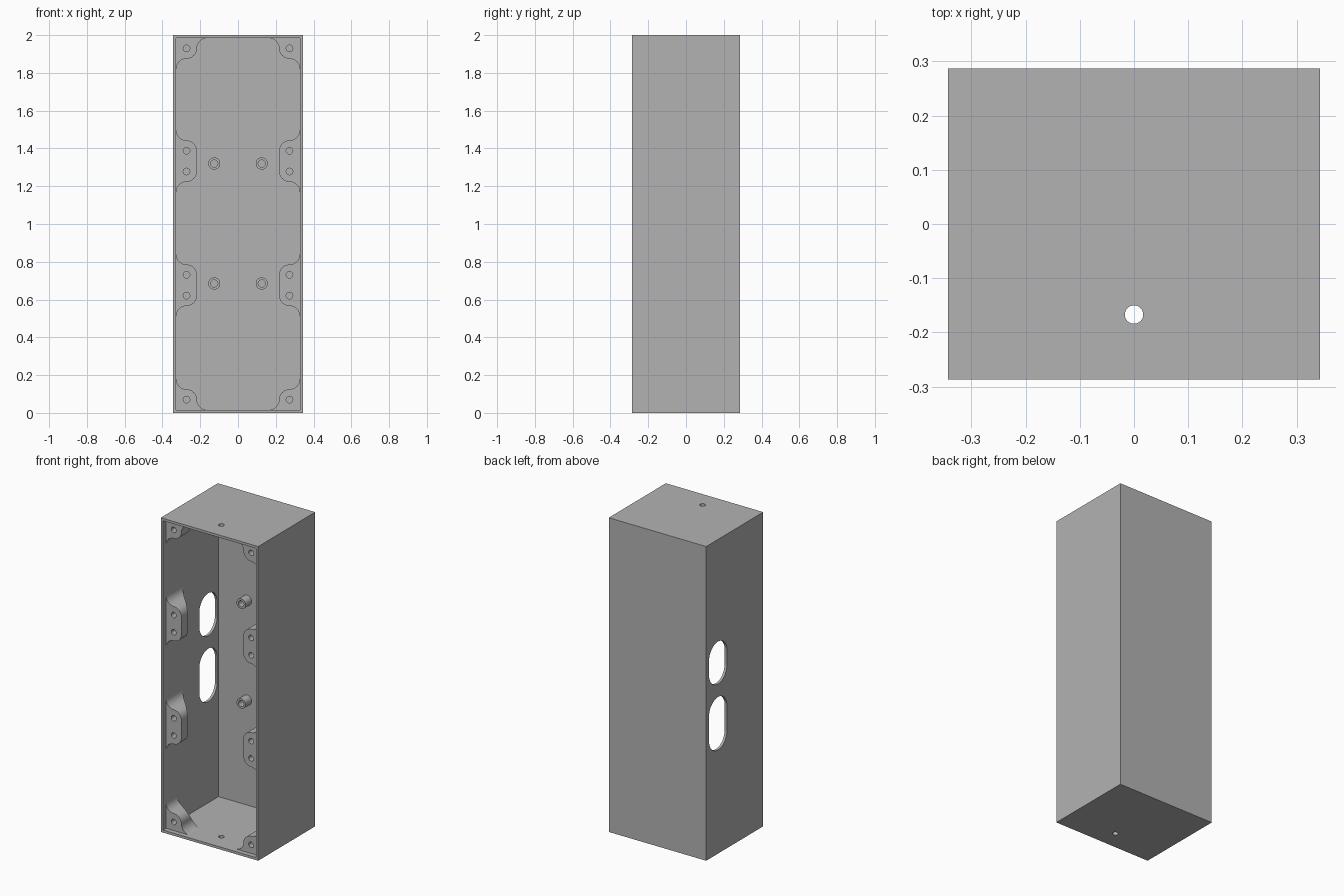
import bpy, bmesh
from math import cos, sin, pi, radians, sqrt
from mathutils import Matrix

W, D, H = 0.343, 0.287, 2.0      # half width, half depth, height
T = 0.016                        # wall thickness
R = 0.0545                       # corner radius of the screw tabs
SCREW = 0.0175                   # screw hole radius
FACE = -D + 0.03                 # tabs sit back from the open front
EMBED = 0.008                    # overlap of tabs into the walls
GAP = 0.055                      # half spacing of paired screws

cube = bpy.data.objects.get("Cube")
if cube:
    bpy.data.objects.remove(cube, do_unlink=True)

grey = bpy.data.materials.new("grey plastic")
grey.use_nodes = True
grey.diffuse_color = (0.45, 0.45, 0.45, 1)
shader = next(n for n in grey.node_tree.nodes if n.type == 'BSDF_PRINCIPLED')
shader.inputs["Base Color"].default_value = (0.45, 0.45, 0.45, 1)


def finish(name, bm):
    bmesh.ops.recalc_face_normals(bm, faces=bm.faces)
    mesh = bpy.data.meshes.new(name)
    bm.to_mesh(mesh)
    bm.free()
    mesh.materials.append(grey)
    obj = bpy.data.objects.new(name, mesh)
    bpy.context.collection.objects.link(obj)
    return obj


def box(name, lo, hi):
    bm = bmesh.new()
    bmesh.ops.create_cube(bm, size=1)
    for v in bm.verts:
        v.co = [(a + b) / 2 + c * (b - a) for a, b, c in zip(lo, hi, v.co)]
    return finish(name, bm)


def cylinder(name, centre, radius, length, axis):
    bm = bmesh.new()
    turn = Matrix.Rotation(pi / 2, 4, 'X') if axis == 'Y' else Matrix()
    bmesh.ops.create_cone(bm, cap_ends=True, segments=32, radius1=radius,
                          radius2=radius, depth=length,
                          matrix=Matrix.Translation(centre) @ turn)
    return finish(name, bm)


def prism(name, front, back):
    bm = bmesh.new()
    a = [bm.verts.new(p) for p in front]
    b = [bm.verts.new(p) for p in back]
    bm.faces.new(a)
    bm.faces.new(b[::-1])
    for i in range(len(a)):
        j = (i + 1) % len(a)
        bm.faces.new((a[i], b[i], b[j], a[j]))
    return finish(name, bm)


def arc(cu, cv, start, end, radius=R, steps=10):
    angles = [radians(start + (end - start) * i / steps) for i in range(steps + 1)]
    return [(cu + radius * cos(t), cv + radius * sin(t)) for t in angles]


def cut(obj, cutters):
    bpy.context.view_layer.objects.active = obj
    for c in cutters:
        c.hide_render = True
        mod = obj.modifiers.new("cut", 'BOOLEAN')
        mod.operation = 'DIFFERENCE'
        mod.solver = 'EXACT'
        mod.object = c
        bpy.ops.object.modifier_apply(modifier=mod.name)
        bpy.data.objects.remove(c, do_unlink=True)


def smooth(obj):
    bpy.ops.object.select_all(action='DESELECT')
    obj.select_set(True)
    bpy.context.view_layer.objects.active = obj
    bpy.ops.object.shade_smooth_by_angle(angle=radians(30))


def slot_cutter(y, z_low, z_high, radius):
    outline = arc(y, z_high - radius, 0, 180, radius, 24)
    outline += arc(y, z_low + radius, 180, 360, radius, 24)
    return prism("slot_cutter", [(-W - 0.1, a, b) for a, b in outline],
                 [(-W + 0.1, a, b) for a, b in outline])


def tab(name, outline, depth, place, holes):
    # Screw tab: flat front and a back that slopes away into the wall
    front, back = [], []
    for u, v in outline:
        x, z = place(u, v)
        front.append((x, FACE, z))
        back.append((x, FACE + depth(u, v), z))
    obj = prism(name, front, back)
    drills = []
    for u, v in holes:
        x, z = place(u, v)
        drills.append(cylinder("drill", (x, FACE, z), SCREW, 0.17, 'Y'))
    cut(obj, drills)
    smooth(obj)


# Housing: open-fronted box with two cable slots and holes in top and bottom
housing = box("housing", (-W, -D, 0), (W, D, H))
cut(housing, [
    box("cavity", (-W + T, -D - 0.1, T), (W - T, D - T, H - T)),
    slot_cutter(0.168, 1.08, 1.35, 0.09),
    slot_cutter(0.168, 0.66, 0.997, 0.09),
    cylinder("top_drill", (0, -0.167, H), 0.017, 0.1, 'Z'),
    cylinder("bottom_drill", (0, -0.167, 0), 0.017, 0.1, 'Z'),
])
smooth(housing)

# Tab outlines, measured from the wall (u) and along it (v)
corner_outline = ([(-EMBED, -EMBED), (3 * R, -EMBED)] + arc(3 * R, R, 270, 180)
                  + arc(R, R, 0, 90)[1:-1] + arc(R, 3 * R, 270, 180)
                  + [(-EMBED, 3 * R)])
end = GAP + 2 * R
side_outline = ([(-EMBED, -end)] + arc(R, -end, 180, 90) + arc(R, -GAP, -90, 0)[1:]
                + arc(R, GAP, 0, 90) + arc(R, end, 270, 180)[1:] + [(-EMBED, end)])

for sx, side in ((1, "left"), (-1, "right")):
    # Corner tabs
    for top, level in ((True, "top"), (False, "bottom")):
        tab(f"{level}_{side}_corner_tab", corner_outline,
            lambda u, v: 0.06 + (4 * R - u - v) / sqrt(2),
            lambda u, v: (sx * (W - T - u), H - T - v if top else T + v),
            [(R, R)])
    # Side tabs with paired screws, and standoffs on the back wall
    for zc, zs, level in ((1.333, 1.32, "upper"), (0.676, 0.685, "lower")):
        tab(f"{level}_{side}_side_tab", side_outline,
            lambda u, v: 0.06 + 2 * R - u,
            lambda u, v: (sx * (W - T - u), zc + v),
            [(R, GAP), (R, -GAP)])
        post = cylinder(f"{level}_{side}_standoff", (sx * 0.126, D - T - 0.026, zs),
                        0.032, 0.068, 'Y')
        cut(post, [cylinder("drill", (sx * 0.126, D - T - 0.05, zs), 0.019, 0.1, 'Y')])
        smooth(post)
